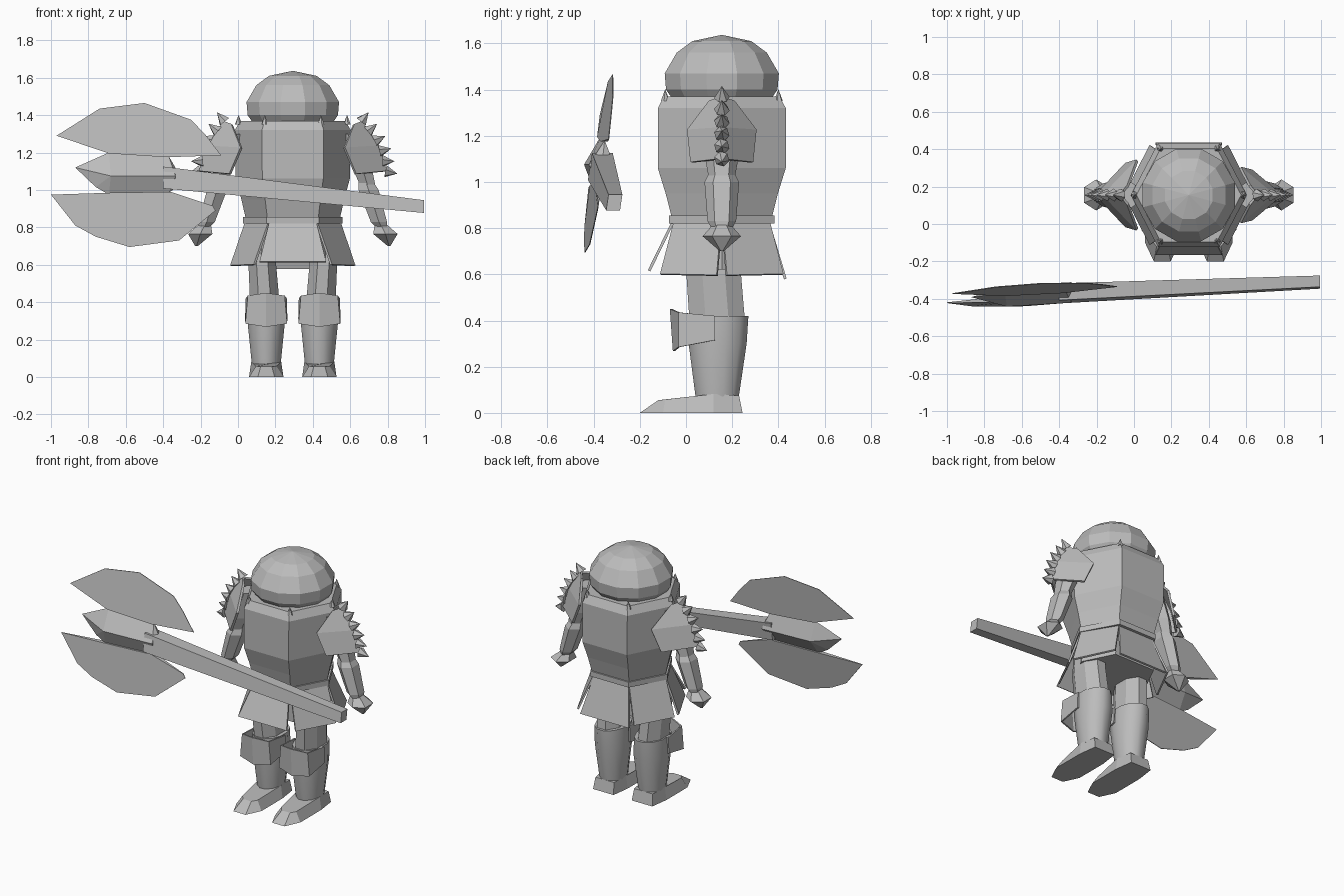
import bpy, bmesh, math
from mathutils import Vector, Matrix

if "Cube" in bpy.data.objects:
    bpy.data.objects.remove(bpy.data.objects["Cube"])

CX, CY = 0.293, 0.155          # body axis
metal = bpy.data.materials.new("grey metal")
metal.diffuse_color = (0.5, 0.5, 0.5, 1)
metal.use_nodes = True
metal.node_tree.nodes["Principled BSDF"].inputs["Base Color"].default_value = metal.diffuse_color


def build(name, verts, faces, solid=0, smooth=False):
    me = bpy.data.meshes.new(name)
    me.from_pydata([tuple(v) for v in verts], [], faces)
    bm = bmesh.new()
    bm.from_mesh(me)
    bmesh.ops.remove_doubles(bm, verts=bm.verts, dist=1e-5)
    bmesh.ops.recalc_face_normals(bm, faces=bm.faces)
    bm.to_mesh(me)
    bm.free()
    ob = bpy.data.objects.new(name, me)
    bpy.context.collection.objects.link(ob)
    me.materials.append(metal)
    if solid:
        mod = ob.modifiers.new("thickness", 'SOLIDIFY')
        mod.thickness = solid
        mod.offset = 0
    if smooth:
        bpy.ops.object.select_all(action='DESELECT')
        ob.select_set(True)
        bpy.context.view_layer.objects.active = ob
        bpy.ops.object.shade_smooth_by_angle(angle=math.radians(40))
    return ob


def loft(name, rings, smooth=False):
    n = len(rings[0])
    verts = [v for r in rings for v in r]
    faces = [(k*n + i, k*n + (i+1) % n, (k+1)*n + (i+1) % n, (k+1)*n + i)
             for k in range(len(rings) - 1) for i in range(n)]
    faces += [tuple(range(n)), tuple(range(len(verts) - n, len(verts)))]
    return build(name, verts, faces, smooth=smooth)


def oval(x, y, z, rx, ry, n, turn=0.5):
    return [(CX + x + rx*math.cos((i+turn)*math.tau/n),
             CY + y + ry*math.sin((i+turn)*math.tau/n), z) for i in range(n)]


def hexa(z, flat, tip, h):
    return [(CX + x, CY + y, z) for x, y in
            ((-flat, -h), (flat, -h), (tip, 0), (flat, h), (-flat, h), (-tip, 0))]


def spike(name, base, direction, r, length):
    d = Vector(direction).normalized()
    a = d.orthogonal().normalized()
    b = d.cross(a)
    p = Vector(base)
    verts = [p + r*(a*math.cos(t) + b*math.sin(t))
             for t in (i*math.tau/6 for i in range(6))] + [p + d*length]
    build(name, verts, [(i, (i+1) % 6, 6) for i in range(6)] + [tuple(range(6))])


# helmet dome, twelve-sided
dome = [(1.365, .225), (1.40, .25), (1.47, .256), (1.56, .202), (1.61, .132)]
rings = [oval(0, 0, z, r, r, 12) for z, r in dome]
verts = [v for r in rings for v in r] + [(CX, CY, 1.637)]
faces = [(k*12 + i, k*12 + (i+1) % 12, k*12 + 12 + (i+1) % 12, k*12 + 12 + i)
         for k in range(4) for i in range(12)]
faces += [(48 + i, 48 + (i+1) % 12, 60) for i in range(12)] + [tuple(range(12))]
build("helmet", verts, faces)

# hexagonal breastplate, belt and pelvis
loft("breastplate", [hexa(.84, .135, .25, .215), hexa(.95, .148, .275, .243),
                     hexa(1.06, .163, .305, .277), hexa(1.32, .165, .31, .277),
                     hexa(1.37, .15, .28, .25)])
loft("belt", [hexa(.82, .14, .265, .228), hexa(.855, .14, .265, .228)])
loft("pelvis", [hexa(.62, .15, .25, .2), hexa(.83, .125, .245, .2)])
for c in hexa(1.35, .15, .29, .245):
    spike("collar_point", c, (0, 0, 1), .02, .052)


# flared skirt plates
def skirt(name, pts):
    build(name, [(CX + x, CY + y, z) for x, y, z in pts], [(0, 1, 2, 3)], solid=.012)


skirt("skirt_front", [(-.125, -.21, .83), (.125, -.21, .83),
                      (.178, -.315, .615), (-.178, -.315, .615)])
skirt("skirt_back", [(-.125, .2, .83), (.125, .2, .83),
                     (.178, .275, .58), (-.178, .275, .58)])
for s in (-1, 1):
    for f in (-1, 1):
        skirt("skirt_side", [(s*.125, f*.205, .83), (s*.25, 0, .83),
                             (s*.33, f*.02, .595), (s*.205, f*.265, .6)])

for s in (-1, 1):
    # thigh and calf
    loft("thigh", [oval(s*.155, -.035, .78, .078, .12, 8),
                   oval(s*.163, -.035, .6, .08, .128, 8),
                   oval(s*.15, -.02, .4, .085, .13, 8)])
    loft("calf", [oval(s*.145, -.018, .42, .098, .138, 12),
                  oval(s*.142, -.018, .3, .104, .13, 12),
                  oval(s*.142, -.02, .07, .08, .097, 12)], smooth=True)
    # wrapped knee plate with a front ridge
    kx = CX + s*.142
    build("knee_plate",
          [(kx - .105, .125, .42), (kx - .095, -.03, .435), (kx, -.065, .45),
           (kx + .095, -.03, .435), (kx + .105, .125, .42),
           (kx - .108, .125, .315), (kx - .108, -.03, .285), (kx, -.052, .268),
           (kx + .108, -.03, .285), (kx + .108, .125, .315)],
          [(i, i+1, i+6, i+5) for i in range(4)], solid=.01)
    # foot: sole outline with a sloped top
    sole = [(-.045, -.2), (.045, -.2), (.092, -.1), (.092, .12), (.075, .245),
            (-.075, .245), (-.092, .12), (-.092, -.1)]
    top = [(-.03, -.12, .055), (.03, -.12, .055), (.055, -.09, .058), (.08, .12, .082),
           (.068, .23, .075), (-.068, .23, .075), (-.08, .12, .082), (-.055, -.09, .058)]
    loft("foot", [[(kx + x, y, 0) for x, y in sole],
                  [(kx + x, y, z) for x, y, z in top]])
    # arm and fist
    loft("upper_arm", [oval(s*.31, 0, 1.3, .06, .07, 6), oval(s*.37, 0, 1.12, .06, .075, 6),
                       oval(s*.405, 0, 1.01, .045, .055, 6)])
    loft("forearm", [oval(s*.385, 0, 1.06, .04, .045, 6), oval(s*.405, 0, 1.0, .062, .075, 6),
                     oval(s*.46, 0, .83, .05, .062, 6), oval(s*.475, 0, .8, .035, .045, 6)])
    loft("fist", [oval(s*.465, 0, .825, .03, .03, 6), oval(s*.495, 0, .765, .075, .083, 6),
                  oval(s*.515, 0, .7, .008, .008, 6)])
    # ridged shoulder plate, left one a little wider
    w = .145 if s > 0 else .185
    P = lambda x, y, z: Vector((CX + s*x, CY + y, z))
    a, b = P(.365, 0, 1.365), P(.495, 0, 1.1)
    mid = P(.455, 0, 1.235)
    verts = [a, mid, b]
    for f in (-1, 1):
        verts += [P(.325, f*.05, 1.35), P(.275, f*w, 1.225), P(.335, f*w*.9, 1.085)]
    build("shoulder_plate", verts,
          [(0, 1, 4, 3), (1, 2, 5, 4), (0, 1, 7, 6), (1, 2, 8, 7)], solid=.015)
    # row of spikes along the ridge
    for i in range(6):
        t = i / 5
        p = a.lerp(mid, t*2) if t < .5 else mid.lerp(b, t*2 - 1)
        spike("shoulder_spike", p, (s*(.6 + .4*t), 0, .75 - .95*t), .034, .065)


# great axe lies in a slightly tilted plane
def axe_point(x, z, d):
    return (x, -.375 + .06*(x + .5) + .15*(z - 1.08) + d, z)


def slab(name, pts):
    loft(name, [[axe_point(x, z, -d) for x, z, d in pts],
                [axe_point(x, z, d) for x, z, d in pts]])


slab("axe_handle", [(-.4, 1.125, .045), (.995, .945, .03),
                    (.995, .877, .03), (-.4, 1.008, .045)])
e, r = .002, .016
slab("upper_blade", [(-.97, 1.29, e), (-.74, 1.435, e), (-.5, 1.465, e), (-.25, 1.375, e),
                     (-.17, 1.29, e), (-.09, 1.185, e), (-.38, 1.175, r), (-.69, 1.195, r)])
slab("lower_blade", [(-1, .975, e), (-.87, .81, e), (-.76, .75, e), (-.58, .695, e),
                     (-.315, .73, e), (-.12, .89, e), (-.135, .915, e),
                     (-.36, .99, r), (-.69, .985, r)])
# axe head core with a central ridge
rim = [(-.87, 1.12), (-.69, 1.2), (-.37, 1.18), (-.335, 1.12),
       (-.335, 1.01), (-.37, .985), (-.69, .975), (-.76, 1.015)]
verts = [axe_point(x, z, 0) for x, z in rim]
verts += [axe_point(x, 1.075, d) for d in (-.055, .055) for x in (-.68, -.335)]
faces = []
for p, q in ((8, 9), (10, 11)):
    faces += [(0, 1, p), (1, 2, q, p), (2, 3, q), (4, 5, q), (5, 6, p, q), (6, 7, p), (7, 0, p)]
faces += [(3, 9, 4, 11)]
build("axe_head", verts, faces)
